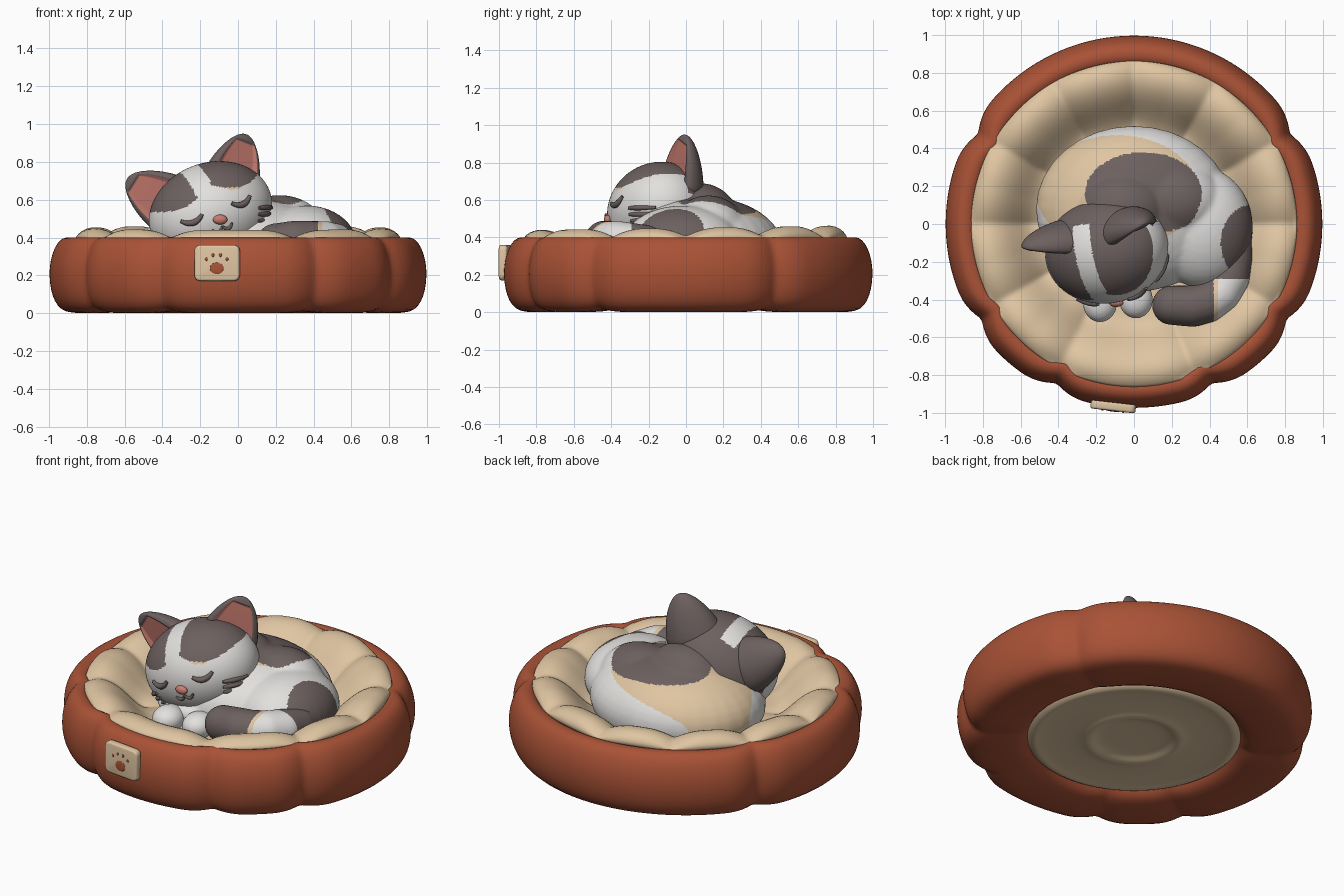
import bpy, bmesh, math
from mathutils import Matrix, Vector

if "Cube" in bpy.data.objects:
    bpy.data.objects.remove(bpy.data.objects["Cube"])

def mat(name, c):
    m = bpy.data.materials.new(name)
    m.diffuse_color = (*c, 1)
    m.use_nodes = True
    m.node_tree.nodes["Principled BSDF"].inputs["Base Color"].default_value = m.diffuse_color
    return m

RUST = mat("terracotta", (0.40, 0.085, 0.037))
BEIGE = mat("beige", (0.74, 0.56, 0.36))
WHITE = mat("soft white", (0.76, 0.75, 0.73))
GREY = mat("dark grey", (0.15, 0.118, 0.114))
PINK = mat("pink", (0.58, 0.20, 0.16))
FUR = [WHITE, GREY, BEIGE]

def make(name, bm, mats, rule=None):
    me = bpy.data.meshes.new(name)
    bmesh.ops.recalc_face_normals(bm, faces=bm.faces)
    bm.to_mesh(me)
    bm.free()
    ob = bpy.data.objects.new(name, me)
    bpy.context.collection.objects.link(ob)
    finish(ob, mats, rule)
    return ob

def finish(ob, mats, rule=None):
    idx = [p.material_index for p in ob.data.polygons]
    ob.data.materials.clear()
    for m in mats:
        ob.data.materials.append(m)
    for p, i in zip(ob.data.polygons, idx):
        p.use_smooth = True
        p.material_index = rule(p.center) if rule else min(i, len(mats) - 1)

def bake(ob):
    # replace the object's data by its modified mesh
    bpy.context.view_layer.update()
    dg = bpy.context.evaluated_depsgraph_get()
    me = bpy.data.meshes.new_from_object(ob.evaluated_get(dg))
    ob.modifiers.clear()
    ob.data = me

def ball(bm, c, r, M=Matrix()):
    S = Matrix.Diagonal((*r, 1))
    bmesh.ops.create_uvsphere(bm, u_segments=32, v_segments=20, radius=1,
                              matrix=M @ Matrix.Translation(c) @ S)

def blob(name, balls, mats, rule=None, voxel=0.011, smooth=8):
    # fuse overlapping balls into one soft form
    bm = bmesh.new()
    for c, r in balls:
        ball(bm, c, r)
    ob = make(name, bm, mats)
    m = ob.modifiers.new("fuse", 'REMESH')
    m.mode, m.voxel_size = 'VOXEL', voxel
    s = ob.modifiers.new("soften", 'SMOOTH')
    s.factor, s.iterations = 0.5, smooth
    bake(ob)
    finish(ob, mats, rule)
    return ob

def chain(pts, n=8):
    # balls along a path of (x, y, z, radius)
    out = []
    for a, b in zip(pts, pts[1:]):
        for i in range(n + 1):
            p = Vector(a).lerp(Vector(b), i / n)
            out.append((p[:3], (p[3],) * 3))
    return out

def lathe(name, prof, material, seams, shift, n=180, wide=13):
    bm = bmesh.new()
    rings = []
    for k in range(n):
        t = math.radians(k * 360 / n)
        d = min([abs((k * 360 / n - s + 180) % 360 - 180) for s in seams] or [99])
        dent = max(0, 1 - d / wide) ** 2
        row = []
        for r, z in prof:
            r, z = shift(r, z, dent, t)
            row.append(bm.verts.new((r * math.cos(t), r * math.sin(t), z)))
        rings.append(row)
    for k in range(n):
        a, b = rings[k], rings[(k + 1) % n]
        for i in range(len(prof) - 1):
            bm.faces.new((a[i], b[i], b[i + 1], a[i + 1]))
    bmesh.ops.remove_doubles(bm, verts=bm.verts, dist=1e-5)
    ob = make(name, bm, [material])
    ob.modifiers.new("round", 'SUBSURF').levels = 1
    return ob

# bed: outer wall, padded lining, underside
def wall_shift(r, z, d, t):
    front = max(0, -math.sin(t)) ** 4
    return r - (0.045 * d + 0.024 * front) * (r > 0.86), z + 0.012 * d * (z < 0.03)

lathe("bed_wall", [(0.59, 0.06), (0.62, 0.02), (0.68, 0.003), (0.78, 0), (0.88, 0), (0.935, 0.015),
      (0.97, 0.06), (0.99, 0.12), (1.0, 0.2), (0.993, 0.28), (0.97, 0.35), (0.94, 0.39),
      (0.91, 0.402), (0.87, 0.40), (0.84, 0.37)], RUST, (30, 150, 212, 244, 296, 328), wall_shift, wide=11)
lathe("bed_lining", [(0.85, 0.37), (0.868, 0.40), (0.855, 0.425), (0.82, 0.448), (0.77, 0.455),
      (0.71, 0.435), (0.65, 0.39), (0.59, 0.325), (0.53, 0.27), (0.46, 0.245), (0.3, 0.24), (0, 0.24)],
      BEIGE, (0, 30, 60, 90, 120, 150, 180, 210, 243, 292, 330),
      lambda r, z, d, t: (r, z + (0.012 * math.sin(t) - 0.045 * d) * (0.5 < r < 0.86)))
lathe("bed_base", [(0, 0.05), (0.19, 0.05), (0.215, 0.04), (0.25, 0.025), (0.28, 0.03), (0.3, 0.042),
      (0.52, 0.042), (0.545, 0.03), (0.57, 0.03), (0.6, 0.05), (0.62, 0.08)], BEIGE, (),
      lambda r, z, d, t: (r, z))

# fabric tag with paw print
TAG = Matrix.Translation((-0.11, -0.967, 0.265)) @ Matrix.Rotation(math.radians(-6.5), 4, 'Z')
bm = bmesh.new()
bmesh.ops.create_cube(bm, size=1, matrix=Matrix.Diagonal((0.24, 0.045, 0.19, 1)))
ed = [e for e in bm.edges if abs(e.verts[0].co.y - e.verts[1].co.y) > 0.01]
bmesh.ops.bevel(bm, geom=ed, offset=0.03, segments=4, affect='EDGES', profile=0.5)
bmesh.ops.bevel(bm, geom=[e for e in bm.edges if e.calc_face_angle(0) > 1], offset=0.012,
                segments=3, affect='EDGES', profile=0.5)
bm.transform(TAG)
make("tag", bm, [BEIGE])
bm = bmesh.new()
for x, z, a, b in [(0, -0.028, 0.036, 0.03), (-0.055, 0.02, 0.007, 0.009), (-0.02, 0.042, 0.007, 0.009),
                   (0.02, 0.042, 0.007, 0.009), (0.055, 0.02, 0.007, 0.009)]:
    ball(bm, (x, -0.0225, z), (a, 0.004, b), TAG)
make("tag_paw_print", bm, [RUST])

# curled body
def ell(p, cx, cy, rx, ry):
    return ((p.x - cx) / rx) ** 2 + ((p.y - cy) / ry) ** 2 < 1

def body_rule(p):
    if p.z > 0.36 and (ell(p, 0.05, 0.16, 0.31, 0.22) or ell(p, 0.2, 0.1, 0.14, 0.13)):
        return 1
    if ell(p, 0.62, -0.1, 0.16, 0.2):
        return 1
    return 2 if p.z > 0.31 and ell(p, -0.09, 0.17, 0.43, 0.30) else 0

blob("body", [((0, 0.08, 0.34), (0.52, 0.44, 0.28)), ((0.36, -0.02, 0.36), (0.27, 0.32, 0.21)),
              ((0.22, 0.12, 0.4), (0.26, 0.22, 0.225)),
              ((-0.06, 0.08, 0.44), (0.27, 0.22, 0.25)), ((-0.12, -0.15, 0.32), (0.28, 0.25, 0.1))]
     + chain([(0.4, -0.05, 0.41, 0.12), (0.29, -0.23, 0.36, 0.09)]), FUR, body_rule, smooth=14)

# tail wrapped round the right side
def tail_rule(p):
    if (p.x < 0.42 and p.y < -0.25) or p.y > -0.29:
        return 1
    return 2 if p.x < 0.445 else 0

blob("tail", chain([(0.52, -0.04, 0.34, 0.10), (0.53, -0.18, 0.36, 0.10), (0.51, -0.28, 0.372, 0.104),
                    (0.46, -0.365, 0.38, 0.107), (0.39, -0.415, 0.38, 0.108), (0.31, -0.435, 0.38, 0.11),
                    (0.2, -0.43, 0.37, 0.105)]), FUR, tail_rule)

# front paws
for i, (x, y) in enumerate([(-0.18, -0.42), (0.01, -0.40)]):
    blob(f"front_paw_{i + 1}", [((x, y, 0.3), (0.09, 0.1, 0.075)), ((x, y + 0.1, 0.3), (0.08, 0.12, 0.07))],
         [WHITE], smooth=3)

# head: built upright, then tilted
HEAD = (Matrix.Translation((-0.145, -0.14, 0.53)) @ Matrix.Rotation(math.radians(11), 4, 'Z')
        @ Matrix.Rotation(math.radians(-20), 4, 'Y'))
RX, RY, RZ = 0.335, 0.28, 0.265

def head_rule(p):
    edge = 0.09 + 2.0 * (abs(p.x) - 0.19) ** 2
    if p.y > 0.1:
        edge = 0.0
    if p.z > edge and (abs(p.x + 0.035) > 0.05 or p.y > 0.16):
        return 1
    return 2 if p.z > edge - 0.012 and 0.08 < p.x < 0.17 and p.y < 0.1 else 0

bm = bmesh.new()
bmesh.ops.create_uvsphere(bm, u_segments=160, v_segments=100, radius=1,
                          matrix=Matrix.Diagonal((RX, RY, RZ, 1)))
head = make("head", bm, FUR, head_rule)
head.data.transform(HEAD)

# ears: lofted rounded cones with a sunken pink front
def ear(name, s):
    base, tip = Vector((s * 0.19, 0.085, 0.13)), Vector((s * 0.342, 0.10, 0.318))
    A = tip - base
    N = Vector((s * 0.35, -1, 0))
    N = (N - A * (N.dot(A) / A.length_squared)).normalized()
    W = A.normalized().cross(N)
    bm = bmesh.new()
    n, m = 48, 30
    rings = []
    for i in range(m + 1):
        t = -0.35 + 1.35 * math.sin(i / m * math.pi / 2)
        k = math.sqrt(max(0, 1 - max(t, 0) ** 2.6))
        w, d = 0.16 * k * (1 - 0.36 * max(t, 0)) + 0.0005, 0.115 * k * (1 - 0.4 * max(t, 0)) + 0.0005
        row = []
        for j in range(n):
            a = 2 * math.pi * j / n
            c, f = math.cos(a), math.sin(a)
            y = d * f if f < 0 else 0.45 * d * f ** 0.6
            if f > 0 and abs(c) < 0.74 and t < 0.82:
                y = 0.14 * d
            row.append(bm.verts.new(base + A * t + W * (w * c) + N * y))
        rings.append((t, row))
    for (t, a), (t2, b) in zip(rings, rings[1:]):
        for j in range(n):
            fc = bm.faces.new((a[j], a[(j + 1) % n], b[(j + 1) % n], b[j]))
            mid = 2 * math.pi * (j + 0.5) / n
            fc.material_index = int(math.sin(mid) > 0 and abs(math.cos(mid)) < 0.76 and t2 < 0.85)
    bm.faces.new(rings[-1][1])
    bm.transform(HEAD)
    make(name, bm, [GREY, PINK])

ear("ear_left", -1)
ear("ear_right", 1)

# face details laid on the head surface
def on_face(u, v, off=0.004):
    y = RY * math.sqrt(max(0.0, 1 - (u / RX) ** 2 - (v / RZ) ** 2))
    return HEAD @ Vector((u, -y - off, v))

def stroke(name, uv, r):
    cu = bpy.data.curves.new(name, 'CURVE')
    cu.dimensions, cu.bevel_depth, cu.bevel_resolution, cu.use_fill_caps = '3D', r, 3, True
    sp = cu.splines.new('POLY')
    sp.points.add(len(uv) - 1)
    for i, (p, (u, v)) in enumerate(zip(sp.points, uv)):
        p.co = (*on_face(u, v), 1)
        p.radius = 0.55 + 0.45 * math.sin(math.pi * i / (len(uv) - 1))
    tmp = bpy.data.objects.new(name + "_curve", cu)
    bpy.context.collection.objects.link(tmp)
    bpy.context.view_layer.update()
    me = bpy.data.meshes.new_from_object(tmp.evaluated_get(bpy.context.evaluated_depsgraph_get()))
    bpy.data.objects.remove(tmp)
    ob = bpy.data.objects.new(name, me)
    bpy.context.collection.objects.link(ob)
    finish(ob, [GREY])

def arc(cu, cv, w, h, n=12):
    return [(cu + w * (2 * i / n - 1), cv - h * (1 - (2 * i / n - 1) ** 2)) for i in range(n + 1)]

for side, s in (("left", -1), ("right", 1)):
    stroke("eye_" + side, arc(s * 0.14 - 0.01, 0.028, 0.056, 0.028), 0.017)
    stroke("mouth_" + side, arc(s * 0.028 - 0.015, -0.07, 0.028, 0.022), 0.01)
    for i, v in enumerate((-0.05, -0.082, -0.114)):
        u = 0.305 - 0.012 * i
        stroke(f"whisker_{side}_{i + 1}", [(s * (u - 0.09 + 0.09 * k / 6), v - 0.03 * k / 6) for k in range(7)], 0.014)
bm = bmesh.new()
ball(bm, on_face(-0.015, -0.032), (0.038, 0.022, 0.026))
make("nose", bm, [PINK])
